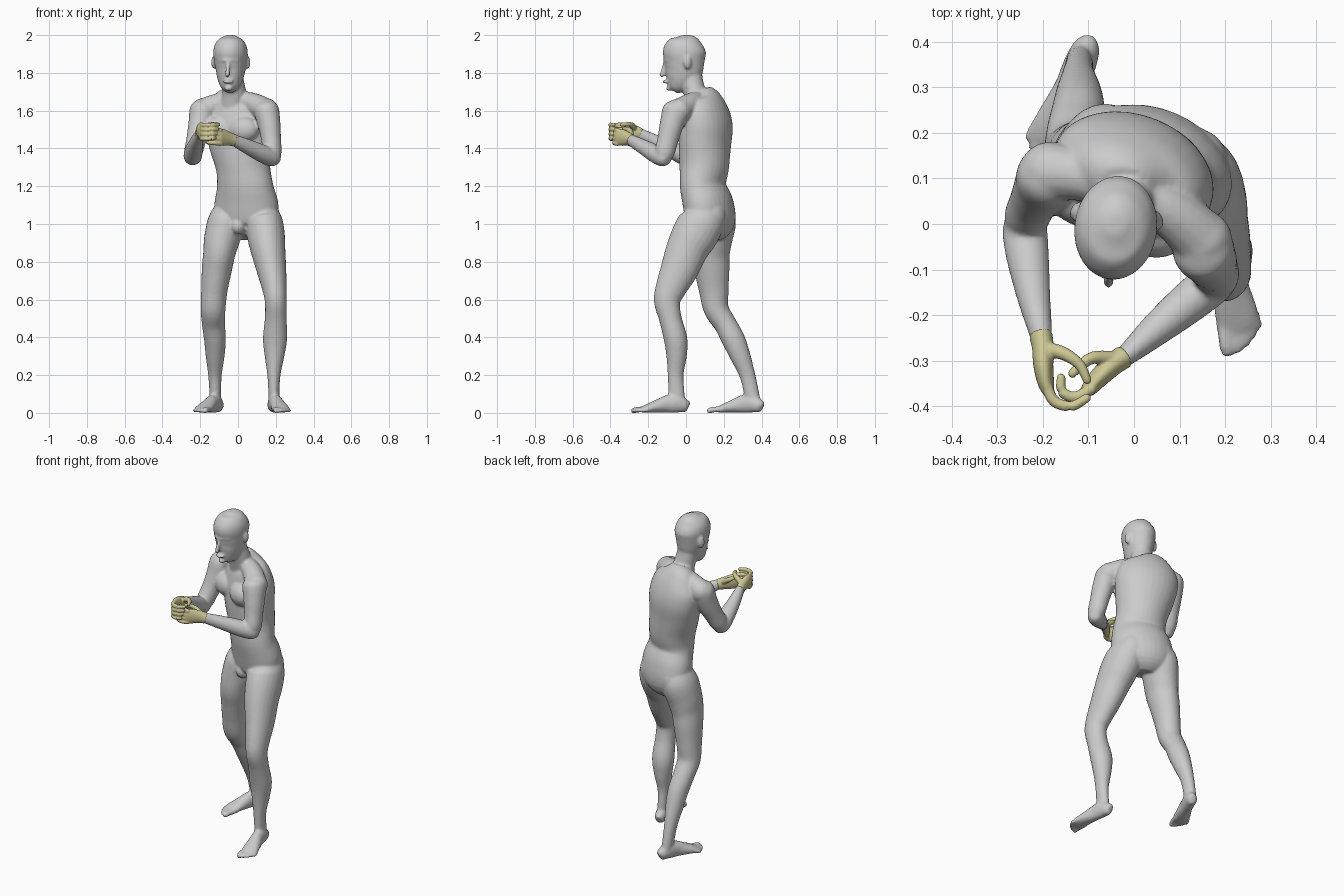
import bpy, bmesh, math
from mathutils import Vector, Matrix


def spline(p, n=5):
    # Catmull-Rom through stations (x, y, z, a, b)
    out = []
    for i in range(len(p) - 1):
        q = [p[max(i - 1, 0)], p[i], p[i + 1], p[min(i + 2, len(p) - 1)]]
        for k in range(n):
            t = k / n
            out.append([0.5 * (2 * b + (c - a) * t + (2 * a - 5 * b + 4 * c - d) * t * t
                               + (3 * b - a - 3 * c + d) * t ** 3) for a, b, c, d in zip(*q)])
    out.append(list(p[-1]))
    return out


def loft(bm, stations, yaw=0.0, sides=24):
    # elliptical tube; a runs along the horizontal side direction, b across it
    pts = spline(stations)
    side = Vector((math.cos(yaw), math.sin(yaw), 0))
    rings = []
    for i, s in enumerate(pts):
        t = (Vector(pts[min(i + 1, len(pts) - 1)][:3]) - Vector(pts[max(i - 1, 0)][:3])).normalized()
        u = (side - t * side.dot(t)).normalized()
        v = t.cross(u)
        a, b = max(s[3], .003), max(s[4], .003)
        rings.append([bm.verts.new(Vector(s[:3]) + u * a * math.cos(w) + v * b * math.sin(w))
                      for w in (2 * math.pi * k / sides for k in range(sides))])
    for r, q in zip(rings, rings[1:]):
        for k in range(sides):
            j = (k + 1) % sides
            bm.faces.new((r[k], r[j], q[j], q[k]))
    bm.faces.new(rings[0][::-1])
    bm.faces.new(rings[-1])


def rod(bm, pts, yaw=0.0):
    # round tube from (x, y, z, r) with ball ends
    loft(bm, [(*p, p[3]) for p in pts], yaw, 14)
    for p in (pts[0], pts[-1]):
        ball(bm, p[:3], (p[3],) * 3)


def ball(bm, c, r, yaw=0.0):
    m = Matrix.Translation(c) @ Matrix.Rotation(yaw, 4, 'Z') @ Matrix.Diagonal((*r, 1))
    bmesh.ops.create_uvsphere(bm, u_segments=24, v_segments=14, radius=1, matrix=m)


def finish(bm, name, voxel, smooth, mat=None):
    bmesh.ops.recalc_face_normals(bm, faces=bm.faces)
    me = bpy.data.meshes.new(name)
    bm.to_mesh(me)
    bm.free()
    ob = bpy.data.objects.new(name, me)
    bpy.context.collection.objects.link(ob)
    if mat:
        me.materials.append(mat)
    m = ob.modifiers.new("blend", 'REMESH')
    m.mode, m.voxel_size, m.use_smooth_shade = 'VOXEL', voxel, True
    m = ob.modifiers.new("soften", 'SMOOTH')
    m.factor, m.iterations = 0.5, smooth


body = bmesh.new()
TWIST = -0.41

# torso
loft(body, [(.035, .12, .93, .09, .06), (.04, .135, 1.0, .165, .115), (.045, .118, 1.1, .177, .125),
            (.037, .09, 1.2, .155, .115), (.027, .096, 1.3, .146, .128), (.01, .1, 1.42, .168, .132),
            (0, .108, 1.52, .182, .13), (-.01, .105, 1.6, .172, .112), (-.02, .095, 1.66, .125, .085),
            (-.02, .075, 1.70, .06, .055)], TWIST, 32)
# shoulder girdle
rod(body, [(-.185, .115, 1.6, .066), (-.11, .105, 1.635, .056), (-.02, .075, 1.655, .05),
           (.075, .03, 1.64, .056), (.15, -.035, 1.6, .066)], 1.2)
# chest muscles and buttocks
for x, y in ((-.115, .055), (.03, -.01)):
    ball(body, (x, y, 1.5), (.085, .06, .07), TWIST)
for x, y in ((-.035, .175), (.125, .125)):
    ball(body, (x, y, 1.04), (.083, .088, .1), TWIST)
ball(body, (0, .05, .99), (.04, .04, .045), TWIST)

# neck and head
loft(body, [(-.02, .07, 1.64, .075, .07), (-.02, .046, 1.70, .063, .06), (-.03, .03, 1.76, .06, .06),
            (-.035, .02, 1.84, .055, .06)])
loft(body, [(-.047, -.068, 1.706, .022, .026), (-.046, -.058, 1.722, .043, .046),
            (-.043, -.035, 1.76, .064, .08), (-.04, -.014, 1.81, .077, .1),
            (-.04, -.008, 1.86, .086, .106), (-.04, -.008, 1.91, .091, .115),
            (-.04, -.004, 1.95, .082, .1), (-.04, 0, 1.98, .059, .07), (-.04, 0, 2.0, .02, .025)], -.13, 32)
# nose, brows, lips, ears
rod(body, [(-.053, -.114, 1.85, .008), (-.055, -.122, 1.815, .011), (-.056, -.127, 1.79, .014)])
for s in (-1, 1):
    rod(body, [(-.054 + s * .012, -.113, 1.866, .009), (-.052 + s * .05, -.088 + s * -.008, 1.868, .009)], 1.5)
rod(body, [(-.075, -.104, 1.752, .007), (-.053, -.115, 1.754, .011), (-.03, -.107, 1.752, .007)], 1.5)
ball(body, (-.049, -.088, 1.718), (.022, .018, .014))
ball(body, (-.128, .03, 1.855), (.011, .021, .036), -.45)
ball(body, (.053, .008, 1.855), (.011, .021, .036), .2)

# arms
loft(body, [(-.175, .125, 1.65, .03, .03), (-.185, .11, 1.61, .068, .068), (-.2, .085, 1.53, .063, .066),
            (-.22, .05, 1.45, .053, .056), (-.237, .012, 1.375, .048, .052), (-.24, 0, 1.325, .03, .03)])
loft(body, [(-.24, .03, 1.335, .025, .025), (-.24, .0, 1.352, .047, .045), (-.235, -.06, 1.385, .048, .046),
            (-.22, -.16, 1.435, .037, .037), (-.203, -.25, 1.48, .024, .03), (-.2, -.28, 1.492, .02, .03)])
loft(body, [(.14, -.04, 1.65, .03, .03), (.148, -.05, 1.61, .066, .07), (.165, -.075, 1.53, .06, .064),
            (.175, -.095, 1.45, .053, .056), (.183, -.113, 1.375, .048, .052), (.188, -.118, 1.325, .03, .03)])
loft(body, [(.212, -.1, 1.335, .025, .025), (.187, -.118, 1.348, .045, .046), (.135, -.16, 1.37, .047, .048),
            (.05, -.23, 1.41, .037, .04), (-.025, -.295, 1.445, .022, .031), (-.05, -.31, 1.452, .02, .03)], -.9)

# legs, forward one then rear one
loft(body, [(.12, .09, 1.1, .07, .08), (.135, .085, 1.02, .098, .118), (.148, .045, .94, .1, .122),
            (.158, .008, .87, .093, .112), (.177, -.035, .76, .079, .1), (.193, -.08, .66, .065, .082),
            (.2, -.1, .59, .058, .07), (.2, -.083, .5, .058, .06), (.196, -.055, .39, .064, .062),
            (.193, -.05, .3, .052, .054), (.19, -.055, .2, .035, .042), (.19, -.05, .1, .029, .043),
            (.19, -.045, .04, .03, .04)])
loft(body, [(-.04, .15, 1.1, .07, .08), (-.06, .15, 1.02, .097, .115), (-.085, .135, .92, .095, .11),
            (-.1, .128, .84, .085, .104), (-.112, .137, .76, .08, .094), (-.125, .147, .65, .07, .079),
            (-.132, .16, .55, .066, .067), (-.13, .208, .47, .061, .06), (-.122, .25, .39, .058, .062),
            (-.121, .288, .3, .05, .054), (-.122, .325, .2, .036, .042), (-.12, .348, .1, .031, .04),
            (-.118, .36, .04, .03, .038)])

# feet with toes
for x, y, ang, s in ((.19, -.03, .18, 1), (-.113, .365, -.37, -1)):
    def at(d, w, z):
        return (x + math.sin(ang) * d + math.cos(ang) * w, y - math.cos(ang) * d + math.sin(ang) * w, z)
    loft(body, [(*at(d, w * s, h), a, h) for d, w, h, a in
                ((-.042, 0, .028, .016), (-.025, 0, .036, .03), (.02, 0, .05, .036), (.07, 0, .047, .036),
                 (.12, .002, .036, .042), (.17, .004, .025, .048), (.2, .004, .018, .044),
                 (.212, .004, .013, .036))], ang)
    for w, end, r in ((-.03, .246, .016), (-.006, .246, .012), (.013, .236, .0115),
                      (.03, .222, .011), (.045, .204, .011)):
        rod(body, [(*at(.17, w * s * .9, .02), r), (*at(end - .02, w * s, .017), r),
                   (*at(end, w * s, .012), r)], ang)
finish(body, "body", .007, 7)

# hands
olive = bpy.data.materials.new("olive")
olive.diffuse_color = (.62, .58, .3, 1)

hand = bmesh.new()
loft(hand, [(-.205, -.243, 1.477, .026, .032), (-.2, -.27, 1.488, .024, .034), (-.199, -.31, 1.495, .022, .042),
            (-.193, -.35, 1.493, .018, .045), (-.186, -.37, 1.49, .012, .04)])
for k in range(4):
    z = 1.523 - .024 * k
    rod(hand, [(-.193, -.35, z, .013), (-.176, -.388, z, .0125), (-.138, -.4, z + .002, .0115),
               (-.104 - .006 * k, -.382, z + .003, .010)])
rod(hand, [(-.192, -.275, 1.502, .017), (-.155, -.284, 1.522, .015), (-.12, -.308, 1.528, .012),
           (-.103, -.342, 1.526, .01)], 1.0)
finish(hand, "rear_side_hand", .004, 3, olive)

hand = bmesh.new()
loft(hand, [(-.02, -.29, 1.442, .026, .033), (-.045, -.307, 1.45, .025, .036), (-.075, -.335, 1.457, .022, .044),
            (-.098, -.36, 1.46, .018, .044), (-.108, -.37, 1.46, .012, .038)], -.9)
for k in range(4):
    z = 1.495 - .023 * k
    rod(hand, [(-.095, -.362, z, .013), (-.128, -.38, z + .004, .0125), (-.158, -.368, z + .006, .0115),
               (-.16, -.338, z + .006, .01)], -1.2)
rod(hand, [(-.05, -.295, 1.465, .017), (-.088, -.293, 1.488, .014), (-.115, -.308, 1.502, .012),
           (-.135, -.328, 1.506, .01)], -1.2)
finish(hand, "forward_side_hand", .004, 3, olive)
